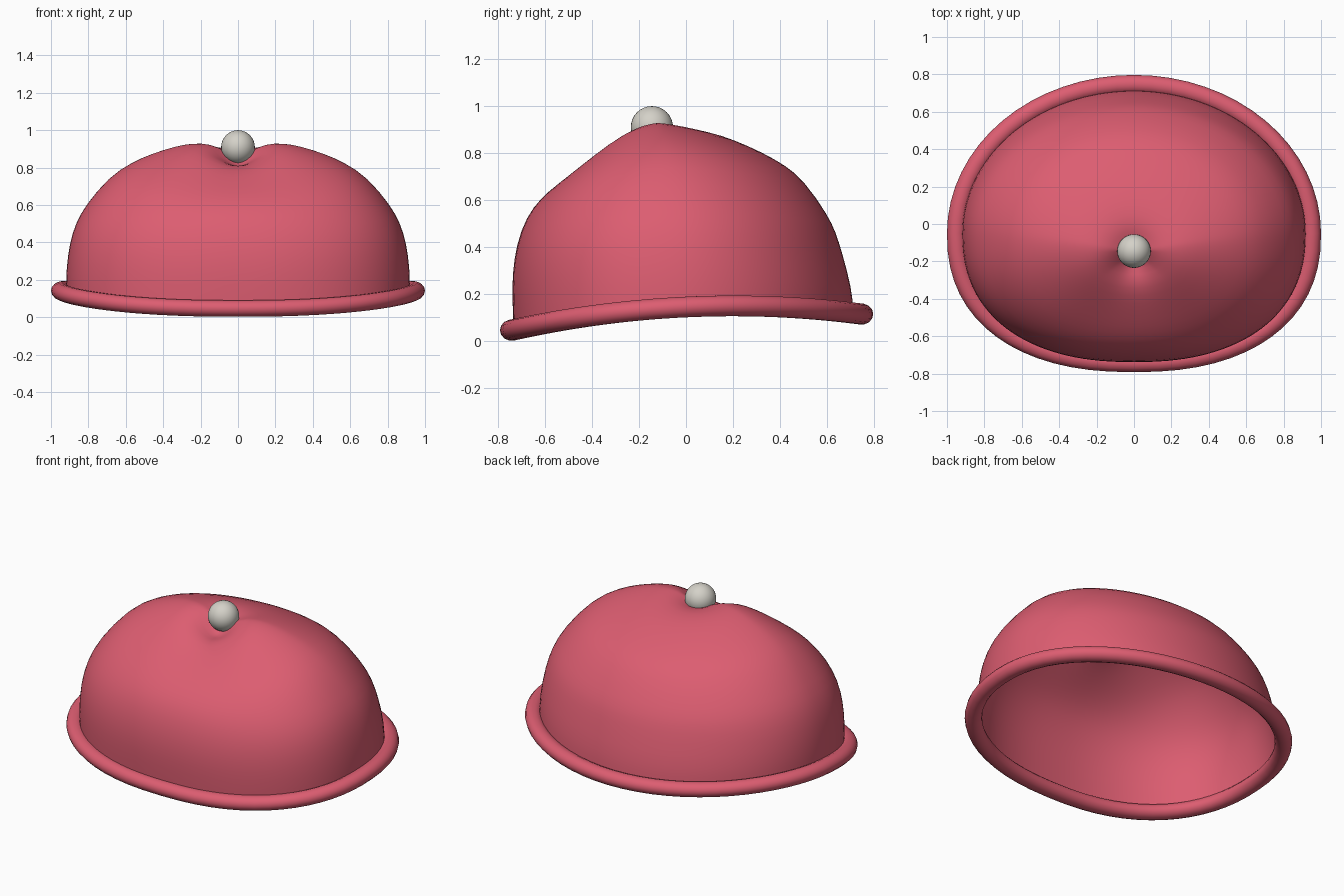
import bpy, bmesh, math
from mathutils import Vector

if "Cube" in bpy.data.objects:
    bpy.data.objects.remove(bpy.data.objects["Cube"])


def material(name, rgb):
    m = bpy.data.materials.new(name)
    m.diffuse_color = (*rgb, 1)
    m.use_nodes = True
    m.node_tree.nodes["Principled BSDF"].inputs["Base Color"].default_value = m.diffuse_color
    return m


red = material("rose red", (0.72, 0.11, 0.165))
cream = material("warm white", (0.66, 0.64, 0.58))
SEG = 64
APEX = Vector((0, -0.14))


def outline(a, rx, front, back):
    """Egg-like footprint: round at the back, flatter at the front."""
    c, s = math.cos(a), math.sin(a)
    e = 1.0 if s > 0 else 0.86
    y0 = -0.05
    ry = back - y0 if s > 0 else front + y0
    return Vector((rx * math.copysign(abs(c) ** e, c),
                   y0 + ry * math.copysign(abs(s) ** e, s)))


def rim_height(y):
    return 0.15 - 0.103 * ((y - 0.2) / 0.94) ** 2


def make_object(name, bm, mat):
    bmesh.ops.recalc_face_normals(bm, faces=bm.faces)
    me = bpy.data.meshes.new(name)
    bm.to_mesh(me)
    bm.free()
    me.materials.append(mat)
    for p in me.polygons:
        p.use_smooth = True
    ob = bpy.data.objects.new(name, me)
    bpy.context.collection.objects.link(ob)
    return ob


def bridge(bm, a, b):
    n = len(a)
    for i in range(n):
        bm.faces.new((a[i], a[(i + 1) % n], b[(i + 1) % n], b[i]))


# Dome profiles: (distance from apex, height), both as fractions
SIDE = [(1, 0), (1, .14), (.98, .32), (.945, .45), (.89, .57), (.75, .765),
        (.62, .86), (.5, .92), (.36, .97), (.26, .99), (.16, 1), (.08, 1)]
BACK = [(1, 0), (.99, .13), (.94, .32), (.91, .42), (.87, .51), (.75, .69),
        (.66, .765), (.55, .83), (.4, .9), (.28, .94), (.16, .97), (.08, .985)]
FRONT = [(.99, 0), (1, .14), (1, .27), (.97, .41), (.9, .54), (.8, .63),
         (.68, .71), (.55, .785), (.4, .87), (.27, .935), (.16, .975), (.08, .99)]


def dented(x, y, z):
    """Dimple under the ball and a shallow valley running forward."""
    d2 = x * x + (y - APEX.y + 0.02) ** 2
    z -= 0.085 * math.exp(-d2 / 0.012)
    f = APEX.y - y
    if f > 0:
        k = min(f / 0.08, 1) * max(0, 1 - f / 0.5)
        z -= 0.075 * k * math.exp(-(x / (0.1 + 0.4 * f)) ** 2)
    return z


bm = bmesh.new()
rings = []
for side, back, front in zip(SIDE, BACK, FRONT):
    ring = []
    for i in range(SEG):
        a = 2 * math.pi * i / SEG
        w = abs(math.sin(a)) ** 1.3
        other = back if math.sin(a) > 0 else front
        r, h = (side[k] * (1 - w) + other[k] * w for k in (0, 1))
        foot = outline(a, 0.92, 0.74, 0.715)
        p = APEX + (foot - APEX) * r
        zb = rim_height(foot.y)
        z = zb + (0.94 - zb) * h
        ring.append(bm.verts.new((p.x, p.y, dented(p.x, p.y, z))))
    rings.append(ring)
for a, b in zip(rings, rings[1:]):
    bridge(bm, a, b)
tip = bm.verts.new((APEX.x, APEX.y, dented(APEX.x, APEX.y, 0.94)))
for i in range(SEG):
    bm.faces.new((rings[-1][i], rings[-1][(i + 1) % SEG], tip))
dome = make_object("cap_dome", bm, red)
sub = dome.modifiers.new("smooth", 'SUBSURF')
sub.levels = sub.render_levels = 1

# Rolled rim tube following the dome's lower edge
bm = bmesh.new()
tubes = []
for i in range(SEG):
    a = 2 * math.pi * i / SEG
    p = outline(a, 0.95, 0.742, 0.747)
    t = outline(a + 0.02, 0.95, 0.742, 0.747) - outline(a - 0.02, 0.95, 0.742, 0.747)
    n = Vector((t.y, -t.x)).normalized()
    z = rim_height(p.y)
    tube = []
    for j in range(14):
        b = 2 * math.pi * j / 14
        q = p + n * (0.05 * math.cos(b))
        tube.append(bm.verts.new((q.x, q.y, z + 0.045 * math.sin(b))))
    tubes.append(tube)
for i in range(SEG):
    bridge(bm, tubes[i], tubes[(i + 1) % SEG])
make_object("rolled_rim", bm, red)

# Ball on top
bm = bmesh.new()
bmesh.ops.create_uvsphere(bm, u_segments=32, v_segments=16, radius=0.09)
ball = make_object("top_ball", bm, cream)
ball.location = (0, -0.145, 0.91)
